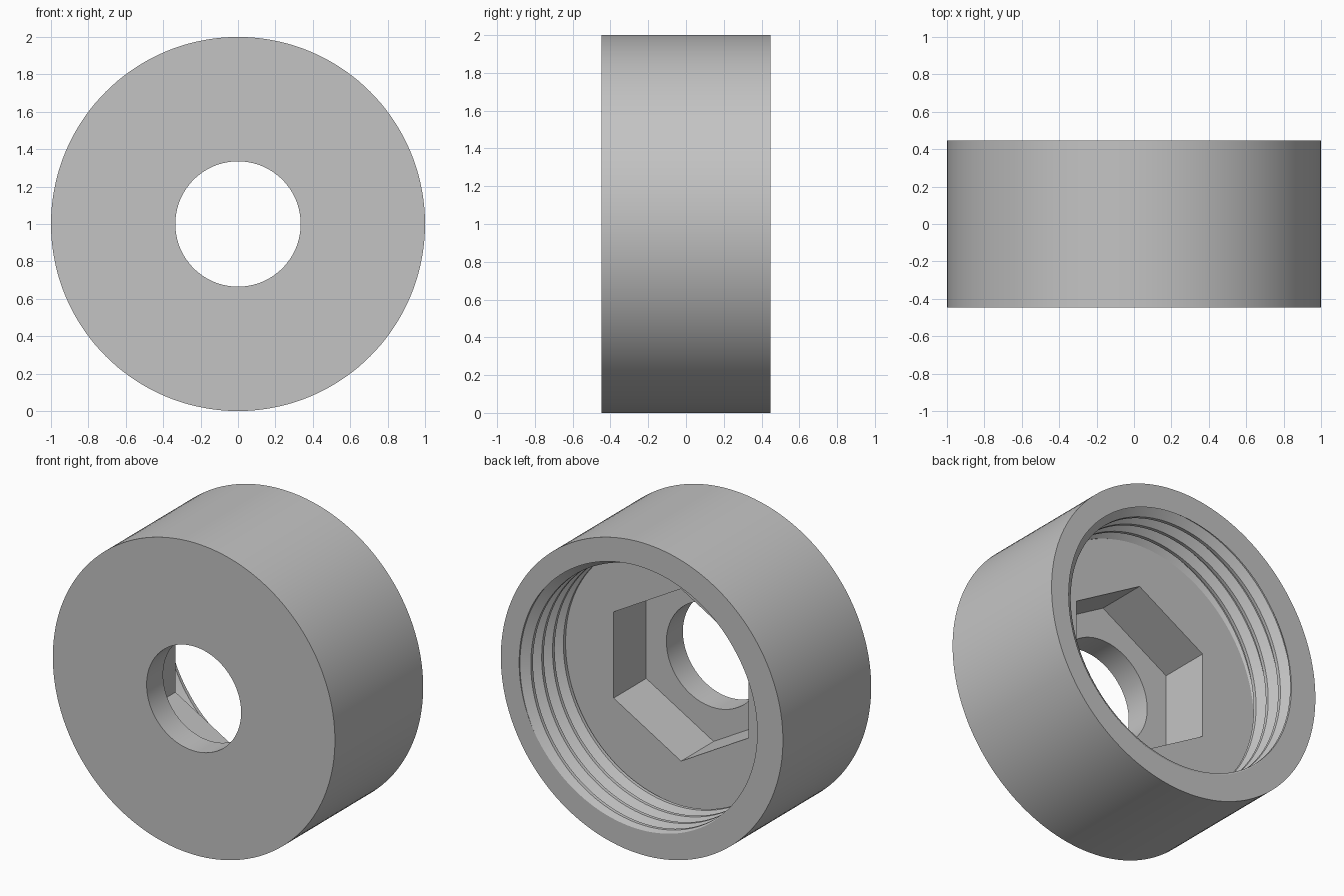
import bpy, bmesh
from math import sin, cos, pi, floor, radians

if "Cube" in bpy.data.objects:
    bpy.data.objects.remove(bpy.data.objects["Cube"], do_unlink=True)

SEGMENTS = 144
BACK, FLOOR, POCKET, FRONT = 0.447, 0.05, -0.28, -0.447
OUTER, BORE, HEX = 1.0, 0.335, 0.552
ROOT, CREST, PITCH = 0.87, 0.818, 0.11
# One thread pitch: (fraction along pitch, radius)
THREAD = [(0.0, ROOT), (0.08, ROOT), (0.4, CREST), (0.6, CREST), (0.92, ROOT), (1.0, ROOT)]
START = BACK - PITCH / 4


def thread_radius(u):
    u -= floor(u)
    for (a, ra), (b, rb) in zip(THREAD, THREAD[1:]):
        if u <= b:
            return ra + (rb - ra) * (u - a) / (b - a)


def hex_radius(angle):
    return HEX * cos(pi / 6) / cos(angle % (pi / 3) - pi / 6)


def section(angle):
    """Closed (radius, y) outline of the nut at one angle."""
    turn = angle / (2 * pi)
    points = [(OUTER, BACK)]
    # Helical thread, trimmed at the rim and the floor
    for n in range(1, -7, -1):
        for frac, _ in reversed(THREAD[1:]):
            y = START + (n + frac + turn) * PITCH
            y = min(BACK, max(FLOOR, y))
            points.append((thread_radius((y - START) / PITCH - turn), y))
    # Hexagonal pocket, bore and front face
    h = hex_radius(angle)
    points += [(h, FLOOR), (h, POCKET), (BORE, POCKET), (BORE, FRONT), (OUTER, FRONT)]
    return points


# Sweep the changing outline around the axis
bm = bmesh.new()
columns = []
for i in range(SEGMENTS + 1):
    a = 2 * pi * i / SEGMENTS
    columns.append([bm.verts.new((r * sin(a), y, 1 + r * cos(a))) for r, y in section(a)])
for left, right in zip(columns, columns[1:]):
    for k in range(len(left)):
        m = (k + 1) % len(left)
        bm.faces.new((left[k], left[m], right[m], right[k]))
bmesh.ops.remove_doubles(bm, verts=bm.verts, dist=0.0001)
bmesh.ops.recalc_face_normals(bm, faces=bm.faces)

mesh = bpy.data.meshes.new("threaded_cap")
bm.to_mesh(mesh)
bm.free()
cap = bpy.data.objects.new("threaded_cap", mesh)
bpy.context.collection.objects.link(cap)

# Plain grey finish
grey = bpy.data.materials.new("light_grey")
grey.use_nodes = True
color = (0.55, 0.55, 0.55, 1)
grey.diffuse_color = color
grey.node_tree.nodes["Principled BSDF"].inputs["Base Color"].default_value = color
mesh.materials.append(grey)

bpy.ops.object.select_all(action="DESELECT")
cap.select_set(True)
bpy.context.view_layer.objects.active = cap
bpy.ops.object.shade_smooth_by_angle(angle=radians(25))
